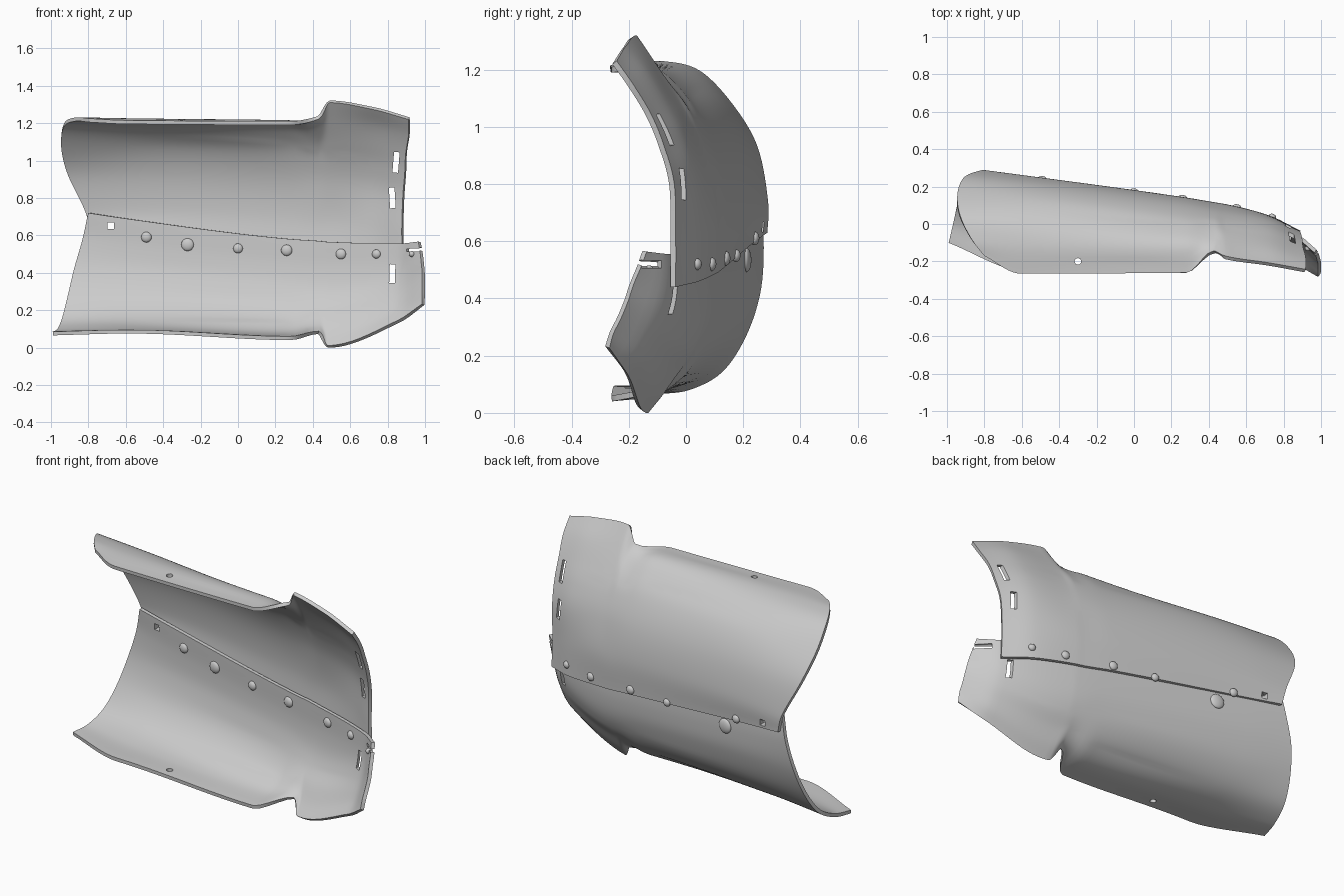
import bpy, bmesh, math
from mathutils import Vector
from mathutils.bvhtree import BVHTree

if "Cube" in bpy.data.objects:
    bpy.data.objects.remove(bpy.data.objects["Cube"])

THICK = 0.02


def hermite(pts, knots, samples, limit):
    """Smooth curve through pts; limit=True forbids overshoot between stations."""
    n = len(pts)
    slopes = [(pts[i + 1] - pts[i]) / (knots[i + 1] - knots[i]) for i in range(n - 1)]
    tang = [slopes[0]]
    for a, b in zip(slopes, slopes[1:]):
        if limit:
            tang.append(Vector([2 * p * q / (p + q) if p * q > 1e-9 else 0 for p, q in zip(a, b)]))
        else:
            tang.append((a + b) / 2)
    tang.append(slopes[-1])
    out = []
    for k in samples:
        i = max(j for j in range(n - 1) if knots[j] <= k + 1e-9)
        h = knots[i + 1] - knots[i]
        t = (k - knots[i]) / h
        out.append(pts[i] * (2 * t**3 - 3 * t**2 + 1) + tang[i] * h * (t**3 - 2 * t**2 + t)
                   + pts[i + 1] * (3 * t**2 - 2 * t**3) + tang[i + 1] * h * (t**3 - t**2))
    return out


def station(x, *yz):
    return [Vector((x, y, z)) for y, z in yz]


def edge(*xyz):
    return [Vector(p) for p in xyz]


def make_plate(name, stations):
    rows = 42
    knots = [sum(p.x for p in s) / len(s) for s in stations]
    us = []
    for a, b in zip(knots, knots[1:]):
        steps = max(5, round((b - a) / 0.03))
        us += [a + (b - a) * i / steps for i in range(steps)]
    us.append(knots[-1])
    last = len(stations[0]) - 1
    vs = [last * i / rows for i in range(rows + 1)]
    curves = [hermite(s, list(range(last + 1)), vs, False) for s in stations]
    bm = bmesh.new()
    grid = [[bm.verts.new(p) for p in hermite([c[j] for c in curves], knots, us, True)]
            for j in range(rows + 1)]
    for r, s in zip(grid, grid[1:]):
        for i in range(len(us) - 1):
            bm.faces.new((r[i], r[i + 1], s[i + 1], s[i]))
    bmesh.ops.recalc_face_normals(bm, faces=bm.faces)
    me = bpy.data.meshes.new(name)
    bm.to_mesh(me)
    bm.free()
    ob = bpy.data.objects.new(name, me)
    bpy.context.collection.objects.link(ob)
    m = ob.modifiers.new("thickness", 'SOLIDIFY')
    m.thickness, m.offset = THICK, 0
    return ob


def finish(ob):
    bpy.ops.object.select_all(action='DESELECT')
    ob.select_set(True)
    bpy.context.view_layer.objects.active = ob
    for m in list(ob.modifiers):
        bpy.ops.object.modifier_apply(modifier=m.name)
    bpy.ops.object.shade_smooth_by_angle(angle=math.radians(40))


cutters = []


def cut(plates, loc, size, rot=(0, 0, 0), slot=False):
    if slot:
        bpy.ops.mesh.primitive_cube_add(size=1, location=loc, rotation=rot)
    else:
        bpy.ops.mesh.primitive_cylinder_add(vertices=16, radius=0.5, depth=1, location=loc, rotation=rot)
    c = bpy.context.object
    c.name = "hole_cutter"
    c.scale = size
    c.hide_render = True
    cutters.append(c)
    for p in plates:
        m = p.modifiers.new("hole", 'BOOLEAN')
        m.operation, m.object, m.solver = 'DIFFERENCE', c, 'EXACT'


# Upper plate: sections run from the seam up to the rolled lip / flared tab
upper = make_plate("upper_plate", [
    edge((-.79, .275, .63), (-.82, .277, .74), (-.91, .24, .93), (-.945, .15, 1.08),
         (-.93, .04, 1.19), (-.87, -.08, 1.22), (-.8, -.17, 1.215)),
    station(-.6, (.245, .61), (.25, .74), (.21, .93), (.13, 1.08), (.02, 1.18), (-.11, 1.215), (-.265, 1.205)),
    station(.28, (.125, .51), (.13, .7), (.1, .88), (.04, 1.03), (-.03, 1.13), (-.12, 1.2), (-.26, 1.2)),
    station(.43, (.1, .49), (.105, .68), (.075, .87), (.03, 1.0), (-.02, 1.09), (-.09, 1.17), (-.15, 1.23)),
    station(.49, (.09, .485), (.095, .68), (.065, .86), (.02, .99), (-.04, 1.1), (-.11, 1.21), (-.18, 1.315)),
    station(.72, (.035, .46), (.035, .66), (.02, .84), (-.02, .97), (-.075, 1.08), (-.14, 1.19), (-.215, 1.28)),
    edge((.885, -.045, .44), (.88, -.045, .62), (.885, -.05, .8), (.895, -.085, .93),
         (.9, -.13, 1.04), (.915, -.19, 1.14), (.915, -.25, 1.225)),
])

# Lower plate: sits inside the upper one, sections run down to the lower lip / tab
lower = make_plate("lower_plate", [
    edge((-.8, .25, .72), (-.83, .262, .58), (-.875, .25, .42), (-.91, .2, .27),
         (-.94, .12, .15), (-.965, .01, .09), (-.99, -.1, .075)),
    station(-.6, (.225, .69), (.23, .54), (.215, .4), (.16, .25), (.06, .14), (-.08, .09), (-.25, .085)),
    station(.28, (.1, .58), (.1, .44), (.085, .33), (.045, .22), (-.02, .13), (-.11, .07), (-.26, .05)),
    station(.43, (.075, .57), (.075, .43), (.06, .32), (.025, .23), (-.02, .165), (-.06, .115), (-.1, .08)),
    station(.48, (.065, .565), (.065, .43), (.05, .32), (.015, .23), (-.04, .15), (-.09, .07), (-.14, .005)),
    station(.86, (-.058, .555), (-.063, .45), (-.075, .38), (-.1, .31), (-.13, .25), (-.165, .19), (-.21, .14)),
    edge((.97, -.145, .565), (.98, -.165, .51), (.987, -.19, .45), (.992, -.21, .39),
         (.992, -.235, .33), (.992, -.26, .28), (.99, -.275, .23)),
])

# Strap slots and round fixing holes
cut([upper], (.845, -.08, .99), (.03, .25, .11), (0, .08, 0), True)
cut([upper], (.825, -.02, .80), (.03, .25, .11), (0, -.06, 0), True)
cut([lower], (.825, -.06, .395), (.03, .25, .10), (0, .03, 0), True)
cut([upper, lower], (-.68, .25, .65), (.035, .3, .035), (0, 0, 0), True)
cut([upper], (-.3, -.2, 1.2), (.035, .035, .2))
cut([lower], (-.3, -.2, .08), (.035, .035, .2))
cut([lower], (.945, -.125, .52), (.03, .03, .1), (math.pi / 2, 0, math.radians(45)))
for plate in (upper, lower):
    finish(plate)
for c in cutters:
    bpy.data.objects.remove(c)


# Rivet domes along the seam, on the inside and the outside
def rivets(plate, name, side, spots):
    tree = BVHTree.FromObject(plate, bpy.context.evaluated_depsgraph_get())
    for x, z, r in spots:
        hit, normal, _, _ = tree.ray_cast(Vector((x, side, z)), Vector((0, -side, 0)))
        if hit is None:
            continue
        if normal.y * side < 0:
            normal = -normal
        bpy.ops.mesh.primitive_uv_sphere_add(segments=20, ring_count=12, radius=1, location=hit)
        ob = bpy.context.object
        ob.name = name
        ob.scale = (r, r, .016)
        ob.rotation_euler = normal.to_track_quat('Z', 'Y').to_euler()
        bpy.ops.object.shade_smooth()


spots = [(-.49, .59, .028), (-.27, .55, .034), (0, .53, .026), (.26, .52, .03),
         (.55, .5, .028), (.74, .5, .024)]
rivets(lower, "inner_rivet", -1, spots + [(.93, .5, .016)])
rivets(upper, "outer_rivet", 1, [(x, z + .02, r * .85) for x, z, r in spots])
rivets(lower, "large_outer_rivet", 1, [(-.4, .535, .042)])
